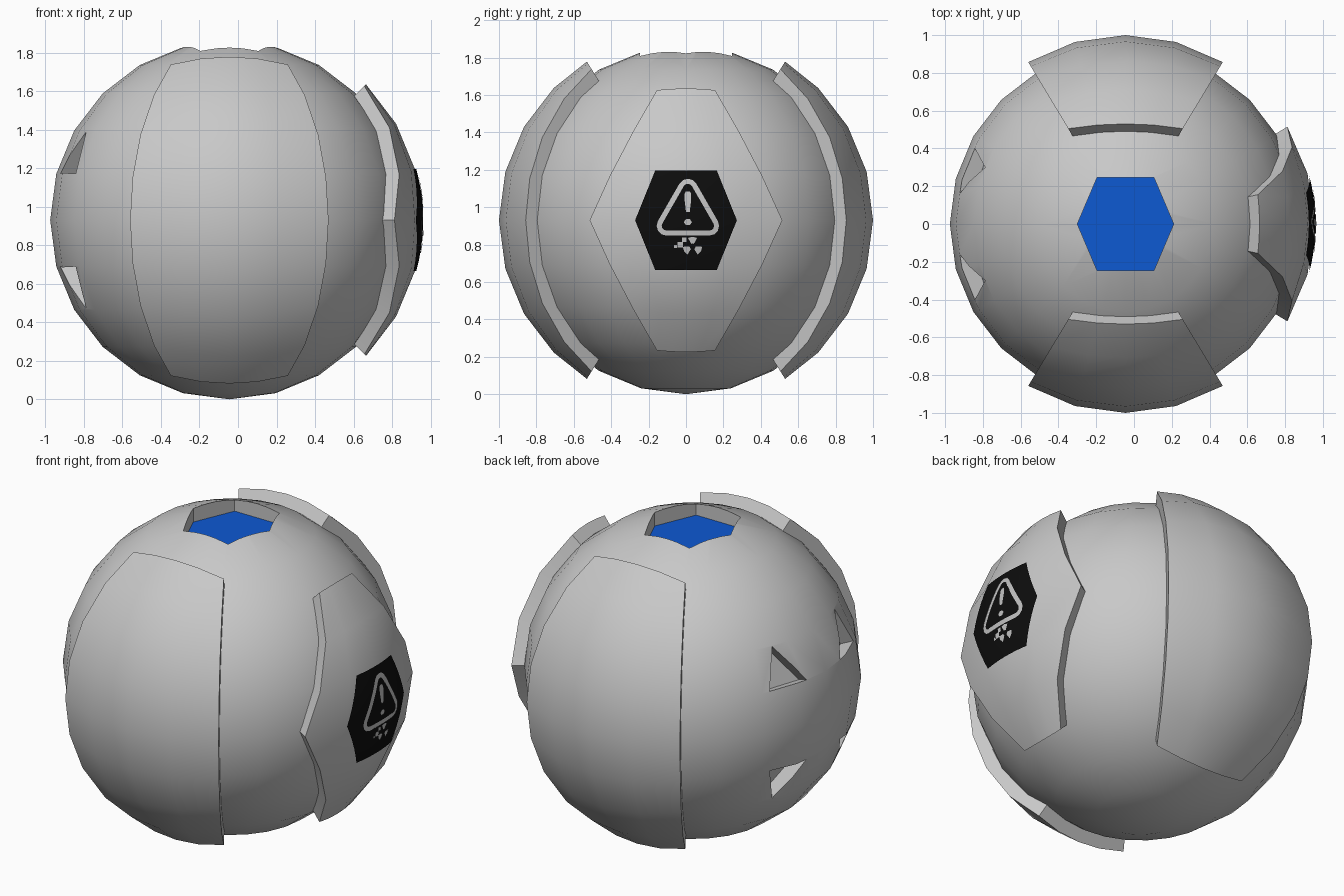
import bpy, bmesh, math
from math import tan, radians, cos, sin, pi, sqrt
from mathutils import Vector, Matrix

if "Cube" in bpy.data.objects:
    bpy.data.objects.remove(bpy.data.objects["Cube"])

C = Vector((-0.045, 0, 0.93))      # centre of the ball


def material(name, rgb):
    m = bpy.data.materials.new(name)
    m.diffuse_color = (*rgb, 1)
    m.use_nodes = True
    m.node_tree.nodes["Principled BSDF"].inputs["Base Color"].default_value = m.diffuse_color
    return m


GREY = material("grey shell", (0.58, 0.58, 0.58))
BLUE = material("blue light", (0.004, 0.10, 0.65))
BLACK = material("black sticker", (0.004, 0.004, 0.004))
SIGN = material("sign grey", (0.55, 0.55, 0.55))


def finish(bm, name, mats, smooth=True, normals=True):
    if normals:
        bmesh.ops.recalc_face_normals(bm, faces=bm.faces)
    me = bpy.data.meshes.new(name)
    bm.to_mesh(me)
    bm.free()
    ob = bpy.data.objects.new(name, me)
    bpy.context.collection.objects.link(ob)
    for m in mats:
        me.materials.append(m)
    if smooth:
        smooth_object(ob)
    return ob


def smooth_object(ob):
    bpy.ops.object.select_all(action='DESELECT')
    ob.select_set(True)
    bpy.context.view_layer.objects.active = ob
    bpy.ops.object.shade_smooth_by_angle(angle=radians(30))


def prism(bm, bottom, top):
    a = [bm.verts.new(p) for p in bottom]
    b = [bm.verts.new(p) for p in top]
    n = len(a)
    bm.faces.new(a[::-1])
    bm.faces.new(b)
    for i in range(n):
        bm.faces.new((a[i], a[(i + 1) % n], b[(i + 1) % n], b[i]))


# ball body
bm = bmesh.new()
bmesh.ops.create_uvsphere(bm, u_segments=24, v_segments=12, radius=0.93,
                          matrix=Matrix.Translation(C))
body = finish(bm, "ball_body", [GREY, BLUE], smooth=False)

# cutters: hexagonal recess on top, four triangular dents on the left
FLOOR = 1.74
bm = bmesh.new()
hexagon = [(0.255, 0), (0.15, 0.247), (-0.15, 0.247),
           (-0.255, 0), (-0.15, -0.247), (0.15, -0.247)]
prism(bm, [(C.x + x, y, FLOOR) for x, y in hexagon],
      [(C.x + x, y, 2.1) for x, y in hexagon])
for sy in (1, -1):
    for sz in (1, -1):
        tri = [Vector((x, y * sy, z * sz)) for x, y, z in
               ((-0.875, 0.16, 0.24), (-0.795, 0.40, 0.24), (-0.745, 0.30, 0.46))]
        n = sum(tri, Vector()).normalized()
        prism(bm, [C + p - n * 0.075 for p in tri], [C + p + n * 0.2 for p in tri])
cutter = finish(bm, "recess_cutter", [], smooth=False)
cutter.hide_render = True

mod = body.modifiers.new("recesses", 'BOOLEAN')
mod.operation, mod.object, mod.solver = 'DIFFERENCE', cutter, 'EXACT'
bpy.context.view_layer.objects.active = body
bpy.ops.object.modifier_apply(modifier=mod.name)
bpy.data.objects.remove(cutter)
for p in body.data.polygons:       # recess floor is the blue light
    blue = p.normal.z > 0.99 and abs(p.center.z - FLOOR) < 0.01
    p.material_index = 1 if blue else 0
smooth_object(body)


# raised shell panels, following the ball
def panel(name, turn, levels, half_width):
    rot = Matrix.Rotation(radians(turn), 3, 'Z')
    bm = bmesh.new()
    layers = []
    for r in (1.0, 0.90):
        layers.append([[bm.verts.new(C + rot @ (Vector((
            1, tan(radians(half_width(abs(b)) * k / 2)), tan(radians(b)))).normalized() * r))
            for k in range(-2, 3)] for b in levels])
    for g in layers:
        for j in range(len(g) - 1):
            for i in range(4):
                bm.faces.new((g[j][i], g[j][i + 1], g[j + 1][i + 1], g[j + 1][i]))
    rims = [g[0] + [row[-1] for row in g[1:-1]] + g[-1][::-1]
            + [row[0] for row in g[-2:0:-1]] for g in layers]
    o, q = rims
    for i in range(len(o)):
        k = (i + 1) % len(o)
        bm.faces.new((o[i], o[k], q[k], q[i]))
    return finish(bm, name, [GREY])


tall = (-58, -45, -30, -15, 0, 15, 30, 45, 58)
panel("front_panel", -90, tall, lambda b: 31)
panel("back_panel", 90, tall, lambda b: 31)
panel("right_panel", 0, (-44.8, -30, -15, 0, 15, 30, 44.8),
      lambda b: 31 - 18.5 * b / 44.8)


# sticker pieces: flat (y, z) shapes projected onto the right panel
def project(y, z, r):
    z -= C.z
    return C + Vector((sqrt(r * r - y * y - z * z), y, z))


def strip(bm, rows, r):
    g = [[bm.verts.new(project(y, z, r)) for y, z in row] for row in rows]
    for a, b in zip(g, g[1:]):
        for i in range(len(a) - 1):
            bm.faces.new((a[i], a[i + 1], b[i + 1], b[i]))


def outward(bm):
    bm.normal_update()
    for f in bm.faces:
        if f.normal.x < 0:
            f.normal_flip()


bm = bmesh.new()
rows = []
for j in range(-5, 6):
    w = 0.272 - 0.107 * abs(j) / 5
    rows.append([(w * i / 5, C.z + 0.265 * j / 5) for i in range(-5, 6)])
strip(bm, rows, 1.006)
outward(bm)
finish(bm, "hexagon_sticker", [BLACK], normals=False)

R = 1.010
bm = bmesh.new()
# rounded triangle outline
arc = [(c, radians(a0 + 30 * k)) for c, a0 in
       (((0.01, 1.10), 30), ((-0.105, 0.90), 150), ((0.125, 0.90), 270))
       for k in range(5)]
ring = []
for i, (c, a) in enumerate(arc):
    pair = [Vector((c[0] + d * cos(a), c[1] + d * sin(a))) for d in (0.025, 0.052)]
    if ring and i % 5 == 0:
        last = ring[-1]
        ring += [[p.lerp(q, t / 6) for p, q in zip(last, pair)] for t in range(1, 6)]
    ring.append(pair)
last = ring[-1]
ring += [[p.lerp(q, t / 6) for p, q in zip(last, ring[0])] for t in range(1, 7)]
strip(bm, ring, R)
# exclamation bar and dot
strip(bm, [[(0.01 - w, z), (0.01 + w, z)] for w, z in
           ((0.010, 0.975), (0.018, 1.04), (0.018, 1.07), (0.010, 1.085))], R)
bm.faces.new([bm.verts.new(project(0.01 + 0.022 * cos(k * pi / 3),
                                   0.92 + 0.018 * sin(k * pi / 3), R)) for k in range(6)])
# small trefoil and specks below
for a0 in (90, 210, 330):
    strip(bm, [[(0.035 + d * cos(radians(a0 + t)), 0.79 + d * sin(radians(a0 + t)))
                for t in (-28, 0, 28)] for d in (0.016, 0.052)], R)
for y, z, s in ((-0.03, 0.80, 0.015), (-0.055, 0.79, 0.008), (-0.01, 0.825, 0.012)):
    strip(bm, [[(y - s, z - s), (y + s, z - s)], [(y - s, z + s), (y + s, z + s)]], R)
outward(bm)
finish(bm, "warning_sign", [SIGN], normals=False)
